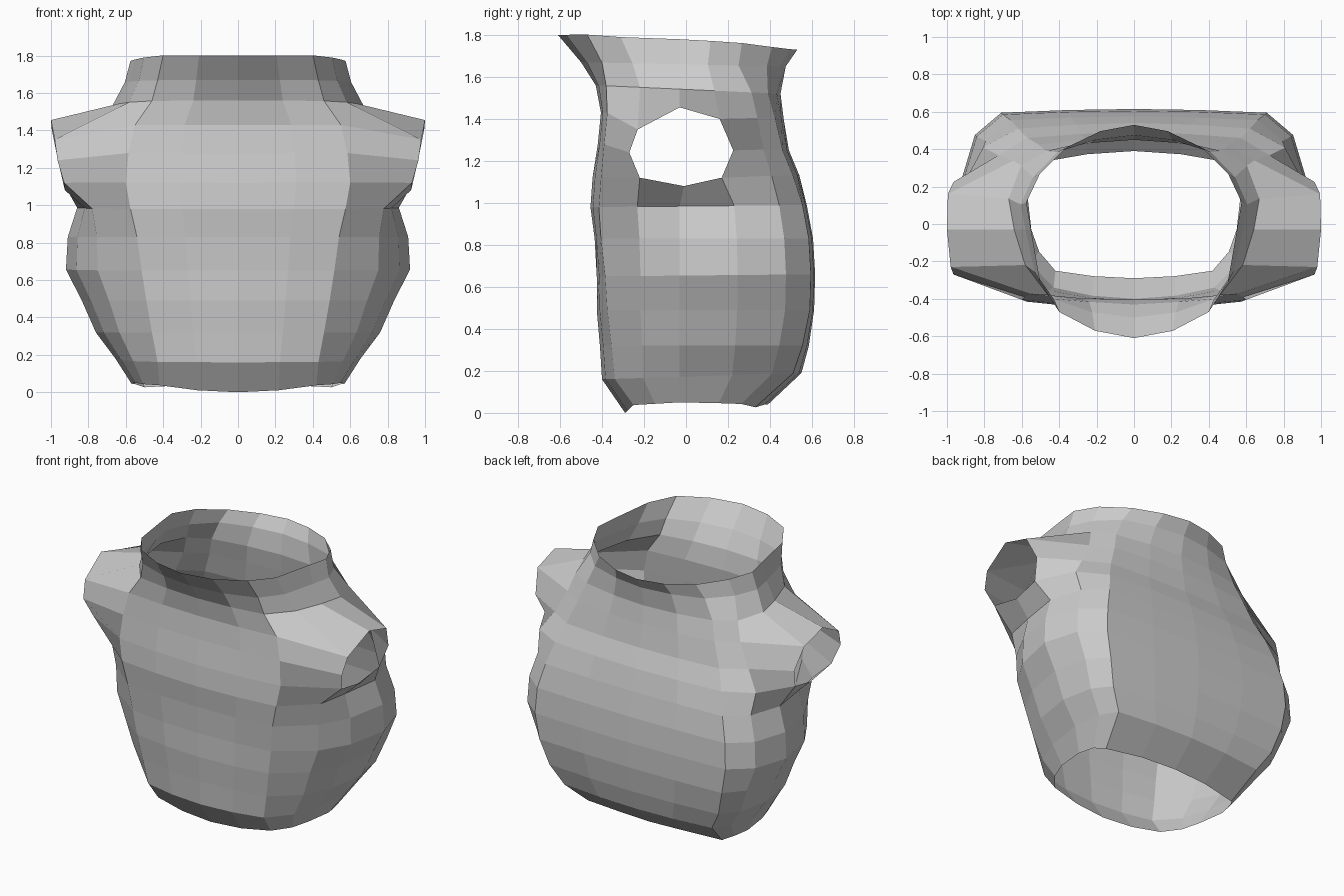
import bpy

# Each level: z front, z back, y front, y back, front rounding, back rounding,
#             front corner x, side x, back corner x
LEVELS = [
    (0.00, 0.04, -.29, .39, .04, .06, .42, .57, .50),
    (0.16, 0.19, -.40, .55, .06, .04, .43, .655, .55),
    (0.32, 0.32, -.41, .585, .055, .03, .46, .76, .63),
    (0.49, 0.49, -.425, .61, .05, .02, .49, .835, .68),
    (0.65, 0.66, -.425, .615, .04, .02, .515, .92, .71),
    (0.83, 0.83, -.435, .605, .03, .02, .54, .91, .70),
    (0.98, 0.99, -.455, .575, .04, .02, .575, .86, .66),
    (1.12, 1.13, -.445, .54, .04, .03, .60, .90, .62),
    (1.28, 1.25, -.42, .49, .03, .03, .585, .80, .57),
    (1.43, 1.40, -.405, .465, .03, .04, .55, .71, .51),
    (1.56, 1.52, -.43, .45, .05, .06, .46, .67, .47),
    (1.67, 1.65, -.50, .475, .10, .09, .43, .605, .41),
    (1.80, 1.73, -.61, .53, .14, .12, .40, .575, .36),
]

# Arm opening rim, keyed by (level, column)
ARM_RIM = {
    (7, 3): (.93, -.22, 1.12), (7, 4): (.925, -.01, 1.08), (7, 5): (.935, .17, 1.12),
    (8, 3): (.965, -.27, 1.24), (8, 5): (.965, .225, 1.25),
    (9, 3): (.98, -.23, 1.35), (9, 4): (1.0, -.03, 1.455), (9, 5): (.995, .16, 1.40),
}

# Hem wave and neck rim lift (z offset per column, front to back)
HEM = (0, .01, .035, .035, .035, .02, .01, -.01, 0, 0)
NECK = (0, .003, .01, .008, .015, .016, .015, .005, 0, 0)


def half_ring(i, zf, zb, yf, yb, c, d, xf, xs, xb):
    """Ten points from front centre round the side to back centre."""
    back = .65 if i > 10 else .80              # rounder at the neck
    side = .22 if i > 10 else .30 if i == 10 else .40
    out = .72 if i == 6 else .58               # fuller under the arm
    pts = [(0, yf), (xf * .52, yf + .28 * c), (xf, yf + c),
           (xf + out * (xs - xf), yf * .51), (xf + .86 * (xs - xf), -.03),
           (xs, yb * side), (xs * .67 + xb * .33, (yb - d) * back),
           (xb, yb - d), (xb * .5, yb - .28 * d), (0, yb)]
    return [(x, y, zf + (zb - zf) * (y - yf) / (yb - yf)) for x, y in pts]


# Half shell, leaving the arm opening free
COLS = 10
verts, faces = [], []
for i, level in enumerate(LEVELS):
    lift = {0: HEM, len(LEVELS) - 1: NECK}.get(i, [0] * COLS)
    ring = half_ring(i, *level)
    verts += [ARM_RIM.get((i, j), (x, y, z + lift[j])) for j, (x, y, z) in enumerate(ring)]
for i in range(len(LEVELS) - 1):
    for j in range(COLS - 1):
        if i in (7, 8) and j in (3, 4):
            continue
        a = i * COLS + j
        faces.append((a, a + 1, a + COLS + 1, a + COLS))

# Drop the one unused point in the middle of the arm opening
unused = 8 * COLS + 4
verts.pop(unused)
faces = [tuple(k - (k > unused) for k in f) for f in faces]

mesh = bpy.data.meshes.new("vest_shell")
mesh.from_pydata(verts, [], faces)
vest = bpy.data.objects.new("vest_shell", mesh)
bpy.context.collection.objects.link(vest)

# Mirror to the other side; faces stay flat
mirror = vest.modifiers.new("mirror", 'MIRROR')
mirror.use_clip = True
mirror.merge_threshold = .001
